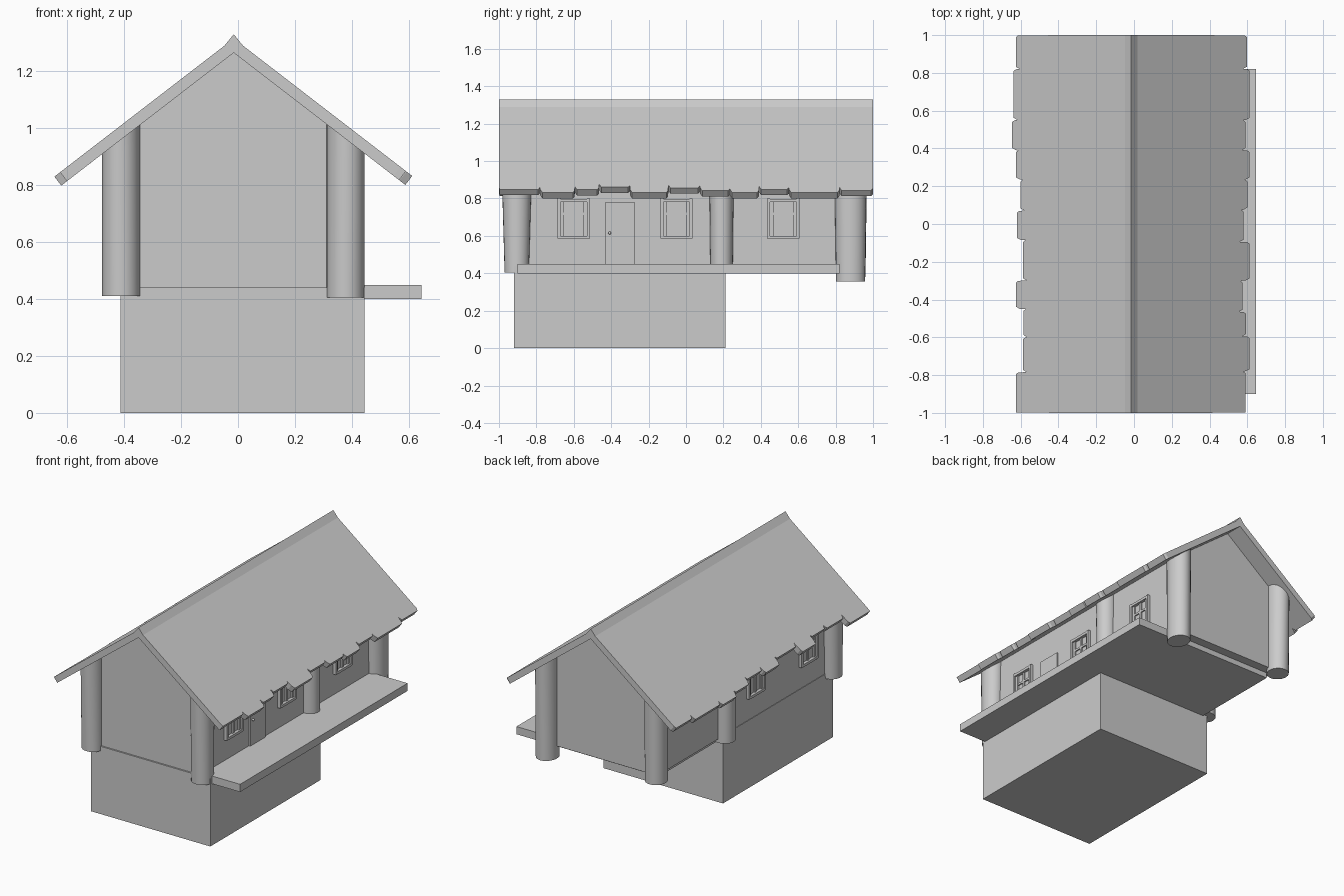
import bpy, bmesh, math
from mathutils import Vector

if "Cube" in bpy.data.objects:
    bpy.data.objects.remove(bpy.data.objects["Cube"])

CX = -0.015            # ridge position
SLOPE = 0.77


def under(x):
    """Height of the roof underside."""
    return 1.265 - SLOPE * abs(x - CX)


def finish(bm, name, smooth=False):
    bmesh.ops.recalc_face_normals(bm, faces=bm.faces)
    me = bpy.data.meshes.new(name)
    bm.to_mesh(me)
    bm.free()
    ob = bpy.data.objects.new(name, me)
    bpy.context.collection.objects.link(ob)
    if smooth:
        bpy.context.view_layer.objects.active = ob
        ob.select_set(True)
        bpy.ops.object.shade_smooth_by_angle(angle=math.radians(35))
        ob.select_set(False)
    return ob


def add_box(bm, lo, hi):
    vs = bmesh.ops.create_cube(bm, size=1)["verts"]
    for v in vs:
        v.co = Vector([lo[i] if v.co[i] < 0 else hi[i] for i in range(3)])


def box(name, lo, hi):
    bm = bmesh.new()
    add_box(bm, lo, hi)
    return finish(bm, name)


def loft(name, a, b, smooth=False):
    """Closed solid between two matching point loops."""
    bm = bmesh.new()
    va, vb = [bm.verts.new(p) for p in a], [bm.verts.new(p) for p in b]
    bm.faces.new(va)
    bm.faces.new(vb[::-1])
    n = len(va)
    for i in range(n):
        j = (i + 1) % n
        bm.faces.new((va[i], vb[i], vb[j], va[j]))
    return finish(bm, name, smooth)


def prism(name, profile, y0, y1):
    return loft(name, [(x, y0, z) for x, z in profile], [(x, y1, z) for x, z in profile])


# Stone base, floor slab with side porch, gabled walls
box("base", (-0.413, -0.92, 0), (0.445, 0.21, 0.44))
box("porch_floor", (-0.38, -0.90, 0.40), (0.645, 0.82, 0.45))
XL, XR = -0.41, 0.38
prism("house_walls", [(XL, 0.435), (XR, 0.435), (XR, under(XR)), (CX, under(CX)), (XL, under(XL))],
      -0.91, 0.88)


# Roof slopes: ragged eave with small notches between boards
def roof(name, side, boards):
    def top(x):
        return 1.315 - SLOPE * abs(x - CX)
    outline = []
    y = -1.0
    for end, reach in boards:
        c = 0.012 if y > -1 else 0.002
        outline += [(reach - 0.02, y + 0.001), (reach, y + c),
                    (reach, end - 0.01), (reach - 0.012, end - 0.001)]
        y = end
    a = [(CX, -1, top(CX))] + [(side * r, y, top(side * r)) for r, y in outline] + [(CX, 1, top(CX))]
    b = [(CX, -1, under(CX))]
    for x, y, z in a[1:-1]:
        b.append((x - side * 0.0242, y, z - 0.0314))
    b.append((CX, 1, under(CX)))
    loft(name, a, b)


roof("roof_right", 1, [(-.78, .59), (-.595, .612), (-.465, .592), (-.30, .575), (-.095, .612),
                       (.075, .58), (.235, .60), (.39, .612), (.55, .59), (.82, .612), (1, .597)])
roof("roof_left", -1, [(-.785, .625), (-.60, .588), (-.45, .585), (-.30, .625), (-.085, .587),
                       (.07, .62), (.235, .60), (.39, .625), (.55, .645), (.82, .637), (1, .625)])
prism("ridge_cap", [(CX - 0.035, 1.287), (CX, 1.33), (CX + 0.035, 1.287)], -1, 1)


# Tapered log posts, cut to the slope of the roof
def post(name, x, y, r, rt, z0, n=24):
    low, high = [], []
    for i in range(n):
        c, s = math.cos(math.tau * i / n), math.sin(math.tau * i / n)
        px = x + 0.067 * c
        low.append((px, y + r * s, z0))
        high.append((px, y + rt * s, under(px) + 0.008))
    loft(name, low, high, True)


post("post_front_right", 0.378, -0.905, 0.065, 0.081, 0.405)
post("post_middle_right", 0.378, 0.19, 0.06, 0.066, 0.445)
post("post_back_right", 0.378, 0.88, 0.078, 0.087, 0.355)
post("post_front_left", -0.41, -0.905, 0.065, 0.081, 0.41)
post("post_middle_left", -0.41, 0.19, 0.065, 0.07, 0.41)
post("post_back_left", -0.41, 0.89, 0.07, 0.078, 0.41)


# Windows: frame bars with a T of glazing bars
def window(name, side, y, z=0.69):
    wall = XR if side > 0 else XL
    bm = bmesh.new()

    def bar(y0, y1, z0, z1, d):
        x0, x1 = sorted((wall - side * 0.01, wall + side * d))
        add_box(bm, (x0, y + y0, z + z0), (x1, y + y1, z + z1))
    for s in (-1, 1):
        bar(*sorted((s * 0.07, s * 0.086)), -0.105, 0.11, 0.02)
        bar(-0.07, 0.07, *sorted((s * 0.09, s * 0.107)), 0.02)
        bar(*sorted((s * 0.052, s * 0.07)), -0.09, 0.09, 0.01)
    bar(-0.008, 0.008, -0.09, 0.09, 0.008)
    bar(-0.052, 0.052, 0.022, 0.036, 0.008)
    finish(bm, name)


for i, y in enumerate((-0.6, -0.05, 0.52)):
    window(f"window_right_{i + 1}", 1, y)
for i, y in enumerate((-0.66, -0.12)):
    window(f"window_left_{i + 1}", -1, y)

# Door with knob
box("door", (XR - 0.01, -0.43, 0.45), (XR + 0.01, -0.275, 0.78))
bm = bmesh.new()
bmesh.ops.create_uvsphere(bm, u_segments=10, v_segments=6, radius=0.008)
bmesh.ops.translate(bm, verts=bm.verts, vec=(XR + 0.016, -0.408, 0.615))
finish(bm, "door_knob", True)
